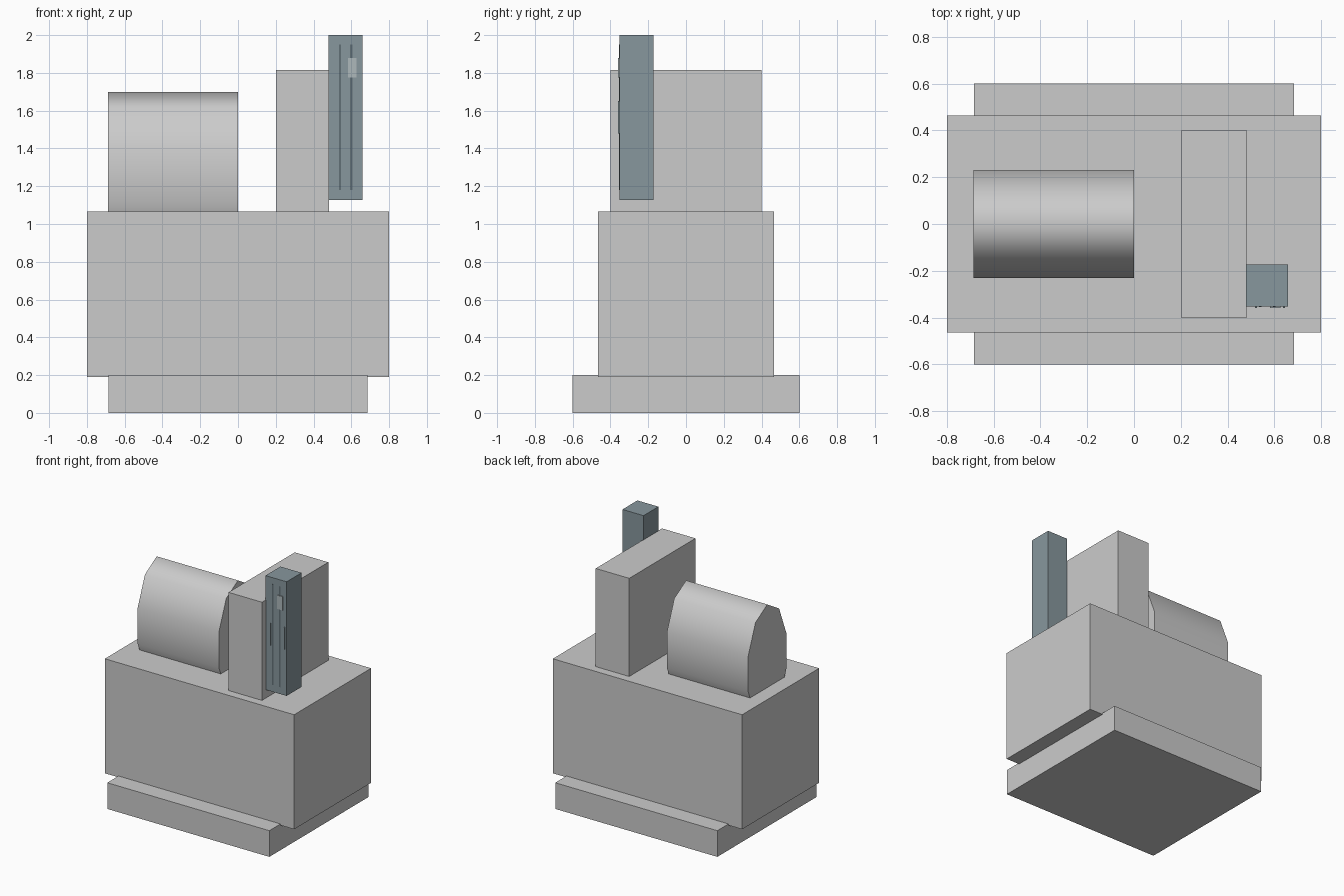
import bpy, bmesh, math

if "Cube" in bpy.data.objects:
    bpy.data.objects.remove(bpy.data.objects["Cube"])


def material(name, rgb):
    m = bpy.data.materials.new(name)
    m.diffuse_color = (*rgb, 1)
    m.use_nodes = True
    m.node_tree.nodes["Principled BSDF"].inputs["Base Color"].default_value = m.diffuse_color
    return m


def finish(name, bm, mat=None):
    bmesh.ops.recalc_face_normals(bm, faces=bm.faces)
    me = bpy.data.meshes.new(name)
    bm.to_mesh(me)
    bm.free()
    ob = bpy.data.objects.new(name, me)
    bpy.context.collection.objects.link(ob)
    if mat:
        me.materials.append(mat)
    return ob


def box(name, x, y, z, mat=None):
    """Box from (min, max) ranges along each axis."""
    bm = bmesh.new()
    bmesh.ops.create_cube(bm, size=1)
    for v in bm.verts:
        v.co = [r[0] + (c + 0.5) * (r[1] - r[0]) for c, r in zip(v.co, (x, y, z))]
    return finish(name, bm, mat)


slate = material("slate", (0.245, 0.31, 0.34))
dark_slate = material("dark_slate", (0.12, 0.16, 0.18))
light_slate = material("light_slate", (0.42, 0.48, 0.50))

# Plinth, main body and upright block
box("plinth", (-0.685, 0.685), (-0.6, 0.6), (0, 0.2))
box("main_body", (-0.8, 0.8), (-0.465, 0.465), (0.19, 1.065))
box("upright_block", (0.2, 0.483), (-0.4, 0.4), (1.06, 1.815))

# Ten-sided drum, stretched upwards and half sunk in the body
SIDES, RY, RZ, CZ = 10, 0.242, 0.443, 1.257
bm = bmesh.new()
profile = [(RY * math.sin(a), CZ + RZ * math.cos(a))
           for a in (2 * math.pi * i / SIDES for i in range(SIDES))]
face = bm.faces.new([bm.verts.new((-0.687, y, z)) for y, z in profile])
ext = bmesh.ops.extrude_face_region(bm, geom=[face], use_keep_orig=True)
for v in ext["geom"]:
    if isinstance(v, bmesh.types.BMVert):
        v.co.x = 0
drum = finish("drum", bm)
bpy.context.view_layer.objects.active = drum
drum.select_set(True)
bpy.ops.object.shade_smooth_by_angle(angle=math.radians(70))

# Control column with front trim
FRONT = -0.353
box("control_column", (0.48, 0.658), (FRONT, -0.173), (1.128, 2.0), slate)
for side, cx in (("left", 0.54), ("right", 0.60)):
    box(f"{side}_track", (cx - 0.006, cx + 0.006), (FRONT - 0.001, FRONT + 0.01),
        (1.18, 1.95), dark_slate)
for side, cx in (("left", 0.522), ("right", 0.642)):
    box(f"{side}_marker", (cx - 0.004, cx + 0.004), (FRONT - 0.006, FRONT + 0.01),
        (1.48, 1.65), slate)
box("slider_button", (0.582, 0.627), (FRONT - 0.006, FRONT + 0.01), (1.775, 1.88),
    light_slate)
